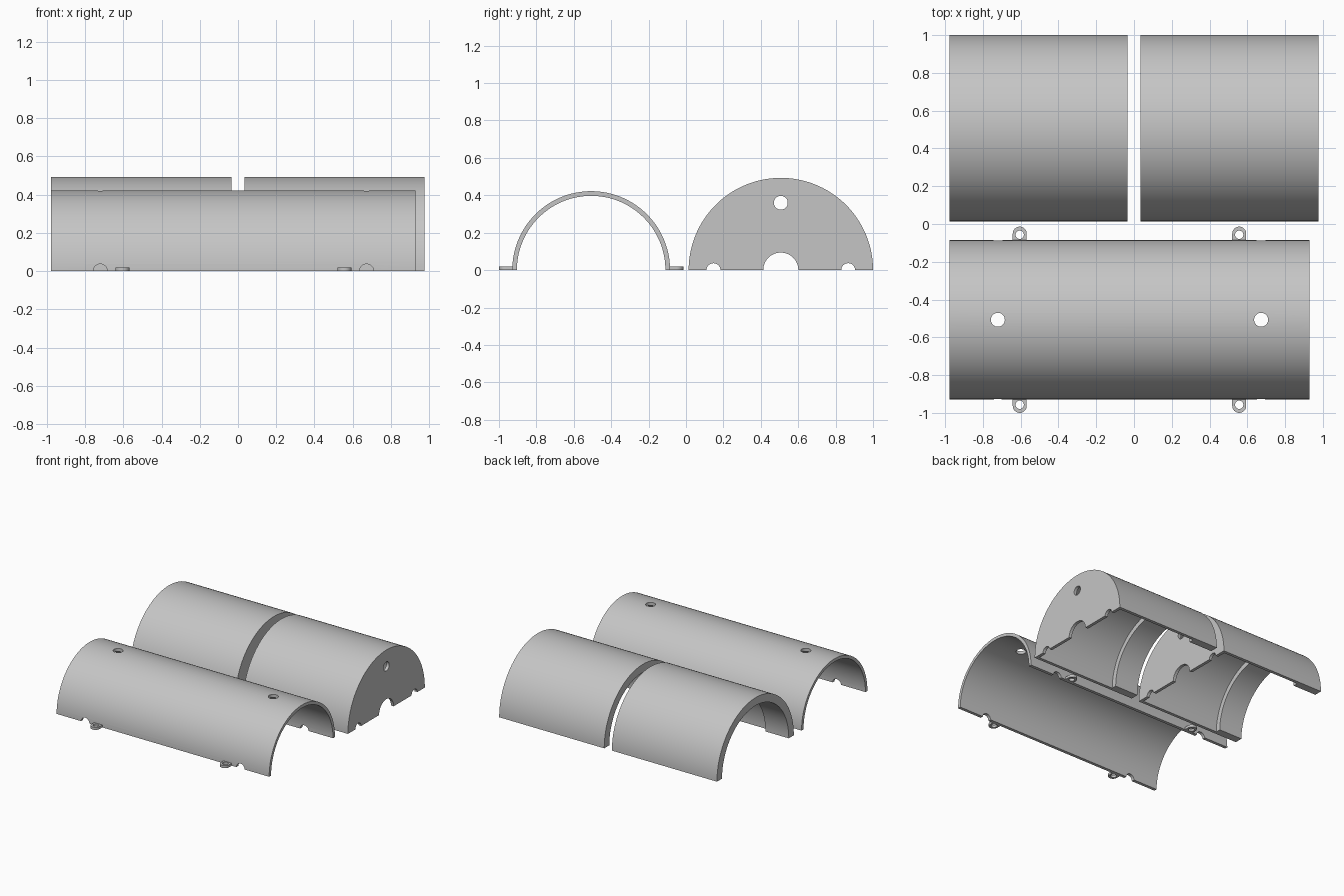
import bpy, bmesh, math
from mathutils import Matrix, Vector

if "Cube" in bpy.data.objects:
    bpy.data.objects.remove(bpy.data.objects["Cube"], do_unlink=True)

GREY = (0.56, 0.56, 0.56, 1)
grey = bpy.data.materials.new("plain grey")
grey.use_nodes = True
grey.diffuse_color = GREY
grey.node_tree.nodes["Principled BSDF"].inputs["Base Color"].default_value = GREY

SEG = 72          # steps round each half shell
WALL = 0.025
HOLE = 0.037
TUBE_Y, CAP_Y = -0.507, 0.507
TUBE_R, CAP_R = 0.422, 0.493
TUBE_X = -0.024   # middle of the inner tube
TUBE_HALF = 0.954


def make_object(name, bm):
    bmesh.ops.recalc_face_normals(bm, faces=bm.faces)
    mesh = bpy.data.meshes.new(name)
    bm.to_mesh(mesh)
    bm.free()
    mesh.materials.append(grey)
    obj = bpy.data.objects.new(name, mesh)
    bpy.context.collection.objects.link(obj)
    return obj


def half_shell(name, profile, y):
    """Sweep a closed (x, radius) profile half way round the x axis."""
    bm = bmesh.new()
    rings = []
    for i in range(SEG + 1):
        a = math.pi * i / SEG
        c, s = math.cos(a), math.sin(a)
        rings.append([bm.verts.new((x, y + r * c, r * s)) for x, r in profile])
    n = len(profile)
    for a, b in zip(rings, rings[1:]):
        for k in range(n):
            m = (k + 1) % n
            bm.faces.new((a[k], a[m], b[m], b[k]))
    bm.faces.new(rings[0])
    bm.faces.new(rings[-1])
    return make_object(name, bm)


def cylinder(name, centre, radius, depth, axis):
    bm = bmesh.new()
    turn = Vector((0, 0, 1)).rotation_difference(Vector(axis)).to_matrix().to_4x4()
    bmesh.ops.create_cone(bm, cap_ends=True, segments=32, radius1=radius,
                          radius2=radius, depth=depth,
                          matrix=Matrix.Translation(centre) @ turn)
    return make_object(name, bm)


def combine(obj, other, operation):
    """Apply a boolean and discard the helper."""
    other.hide_render = True
    mod = obj.modifiers.new(operation, "BOOLEAN")
    mod.operation, mod.solver, mod.object = operation, "EXACT", other
    bpy.context.view_layer.objects.active = obj
    bpy.ops.object.modifier_apply(modifier=mod.name)
    bpy.data.objects.remove(other, do_unlink=True)


def drill(obj, centre, radius, depth, axis):
    combine(obj, cylinder("cutter", centre, radius, depth, axis), "DIFFERENCE")


# Inner tube: open half pipe with top holes and edge notches
x0, x1 = TUBE_X - TUBE_HALF, TUBE_X + TUBE_HALF
inner = TUBE_R - WALL
tube = half_shell("inner_tube", [(x0, TUBE_R), (x1, TUBE_R), (x1, inner), (x0, inner)], TUBE_Y)
parts = [tube]
for side in (-1, 1):
    x = TUBE_X + side * 0.697
    drill(tube, (x, TUBE_Y, TUBE_R), HOLE, 0.2, (0, 0, 1))
    drill(tube, (x, TUBE_Y, 0), HOLE, 1.2, (0, 1, 0))

# Screw tabs along both lower edges of the tube
TAB_H = 0.02
for end, x_side in (("right", -1), ("left", 1)):
    for face, y_side in (("front", -1), ("back", 1)):
        x = TUBE_X + x_side * 0.581
        y = TUBE_Y + y_side * 0.456
        root = TUBE_Y + y_side * (TUBE_R - WALL / 2)
        tab = cylinder(f"{face}_{end}_screw_tab", (x, y, TAB_H / 2), HOLE, TAB_H, (0, 0, 1))
        bm = bmesh.new()
        bmesh.ops.create_cube(bm, size=1, matrix=Matrix.Translation((x, (y + root) / 2, TAB_H / 2))
                              @ Matrix.Diagonal((2 * HOLE, abs(y - root), TAB_H, 1)))
        combine(tab, make_object("tab_root", bm), "UNION")
        drill(tab, (x, TUBE_Y + y_side * 0.45, 0), 0.022, 0.2, (0, 0, 1))
        parts.append(tab)

# Outer shells: thick lip at the open end, drilled plate at the closed end
LIP_R, LIP_LENGTH = 0.428, 0.21
for name, a, b in (("right_outer_shell", -0.978, -0.035), ("left_outer_shell", 0.034, 0.977)):
    wide = CAP_R - WALL
    step = a + LIP_LENGTH
    core = 0.03   # lies within the central notch
    shell = half_shell(name, [(a, CAP_R), (b, CAP_R), (b, core), (b - WALL, core),
                              (b - WALL, wide), (step, wide), (step, LIP_R), (a, LIP_R)], CAP_Y)
    for dy, z, radius in ((0, 0, 0.094), (0, 0.36, HOLE), (-0.36, 0, HOLE), (0.36, 0, HOLE)):
        drill(shell, (b, CAP_Y + dy, z), radius, 0.2, (1, 0, 0))
    parts.append(shell)

# Smooth curved walls, crisp rims
bpy.ops.object.select_all(action="DESELECT")
for obj in parts:
    obj.select_set(True)
bpy.context.view_layer.objects.active = tube
bpy.ops.object.shade_smooth_by_angle(angle=math.radians(30))
